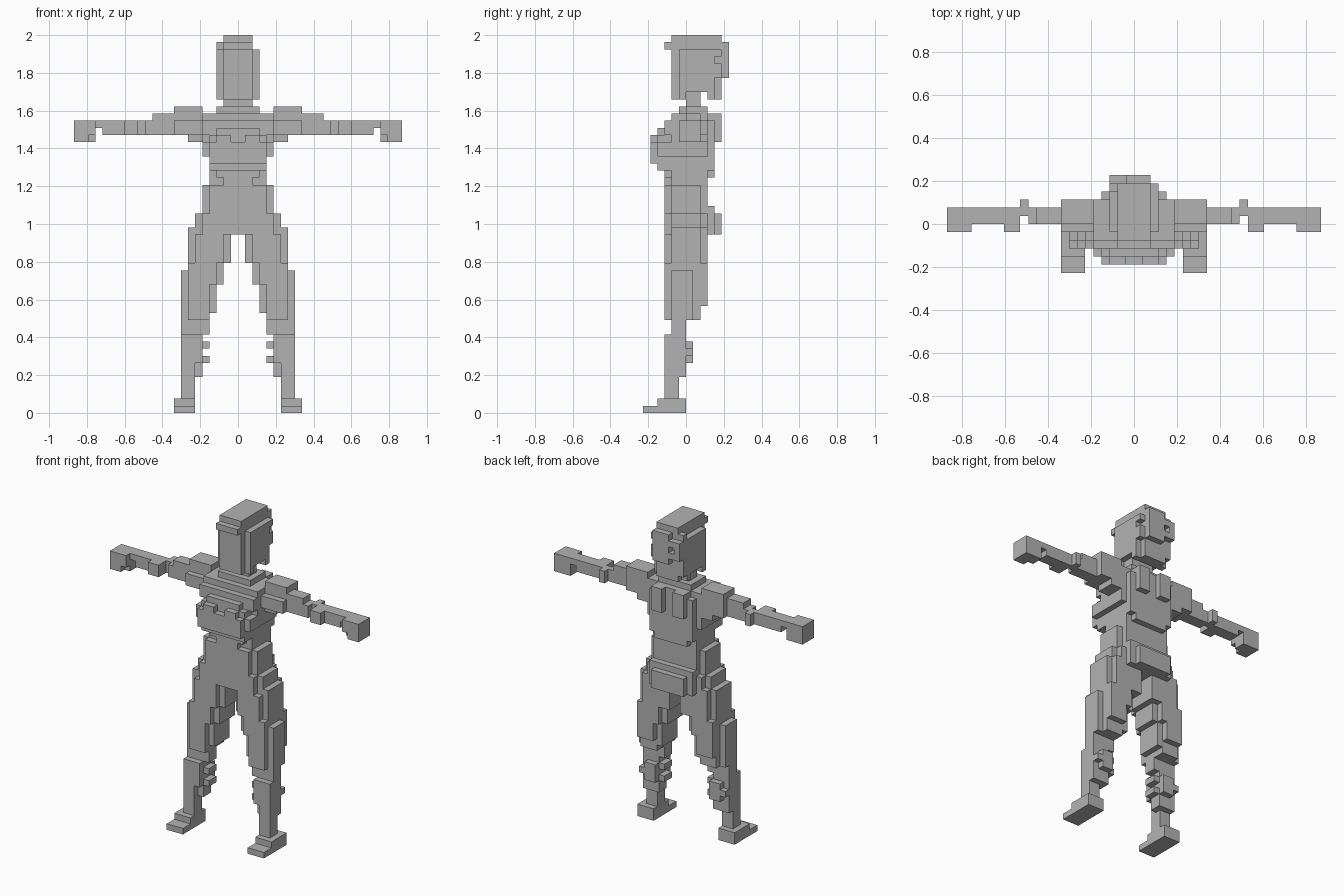
import bpy, bmesh

if "Cube" in bpy.data.objects:
    bpy.data.objects.remove(bpy.data.objects["Cube"])

V = 2.0 / 53  # edge of one cube; all boxes below are in cubes

grey = bpy.data.materials.new("plain grey")
grey.diffuse_color = (0.45, 0.45, 0.45, 1)
grey.use_nodes = True
grey.node_tree.nodes["Principled BSDF"].inputs["Base Color"].default_value = grey.diffuse_color


def box(x0, x1, y0, y1, z0, z1):
    return {(x, y, z) for x in range(x0, x1) for y in range(y0, y1) for z in range(z0, z1)}


def fill(boxes):
    return set().union(*(box(*b) for b in boxes))


def sym(boxes):
    """boxes given as half width, y0, y1, z0, z1"""
    return fill([(-h, h, *rest) for h, *rest in boxes])


def mirrored(cells):
    return {(-1 - x, y, z) for x, y, z in cells}


parts = {}

# head: face, skull, cap with brim, ragged hair at the back, neck
parts["head"] = sym([
    (2, -2, 4, 44, 53), (3, -1, 4, 44, 51), (2, -3, 5, 51, 52),
    (3, 4, 5, 47, 51), (2, 4, 5, 44, 53),
]) | fill([(-3, 2, 5, 6, 48, 51), (-1, 2, 5, 6, 47, 52), (-3, -1, 4, 5, 45, 52)])
parts["head"] -= fill([(-3, 3, 0, 3, 44, 45), (2, 3, 4, 5, 49, 50), (-2, -1, 5, 6, 49, 50)])
parts["neck"] = sym([(2, 0, 2, 42, 45), (3, -1, 3, 42, 43)])

# torso: collar, stepped chest, waist, back muscles
parts["torso"] = sym([
    (5, -2, 3, 41, 42), (5, -3, 3, 39, 41), (5, -2, 3, 36, 39), (4, -2, 3, 32, 36),
    (3, -4, 0, 39, 40), (4, -4, 0, 34, 39), (5, -4, 0, 36, 38), (4, -5, 0, 35, 38),
    (3, -5, 0, 38, 39), (2, -3, 0, 30, 35), (3, -3, 0, 33, 34),
    (4, 3, 4, 34, 41), (3, 3, 4, 33, 42), (3, 4, 5, 38, 42),
]) - fill([(-1, 1, 4, 5, 38, 42), (-1, 1, -5, -4, 38, 39)])

# pelvis and seat
parts["pelvis"] = sym([
    (4, -3, 3, 28, 32), (5, -2, 2, 28, 32), (6, -2, 2, 26, 28), (5, -3, 3, 25, 28),
    (4, 3, 4, 25, 29), (3, 4, 5, 25, 28),
])

# legs: thigh splayed outward, knee, calf, ankle, foot
leg = fill([
    (1, 6, -2, 3, 21, 26), (2, 6, -3, 3, 21, 25), (5, 7, -2, 2, 11, 26),
    (2, 6, -2, 2, 18, 21), (3, 7, -3, 3, 18, 21), (3, 7, -2, 2, 14, 18),
    (4, 7, -3, 3, 15, 18), (4, 7, -3, 2, 13, 15), (7, 8, -2, 1, 13, 20),
    (4, 8, -2, 0, 11, 13)]) - fill([(4, 8, 0, 3, 11, 13)])
leg |= fill([
    (5, 8, -3, 0, 7, 11), (4, 8, -2, 0, 7, 10), (5, 7, 0, 1, 7, 10), (7, 8, 0, 1, 8, 9),
    (5, 8, -2, 0, 5, 7), (6, 8, -3, -1, 2, 7)])
leg -= fill([(4, 5, -2, 0, 8, 9)])
foot = fill([(6, 9, -4, 0, 1, 2), (6, 9, -6, 0, 0, 1)])

# arms: shoulder pad, upper arm, elbow, forearm, fist
arm = fill([
    (5, 9, 0, 3, 41, 43), (5, 9, -1, 3, 39, 41), (5, 7, 0, 3, 38, 39),
    (9, 12, 0, 2, 40, 42), (9, 13, 0, 2, 39, 41), (13, 14, 1, 3, 39, 41),
    (14, 16, -1, 2, 39, 41), (16, 19, 0, 2, 39, 41), (19, 20, 0, 2, 40, 41)])
hand = fill([(20, 23, -1, 2, 39, 41), (20, 23, 0, 2, 38, 39), (21, 23, -1, 0, 38, 39)])

for name, cells in (("leg", leg), ("foot", foot), ("arm", arm), ("hand", hand)):
    parts["left_" + name] = cells
    parts["right_" + name] = mirrored(cells)

# every cube belongs to one part only
taken = set()
for name in parts:
    parts[name] = parts[name] - taken
    taken |= parts[name]


def build(name, cells):
    """Outer skin of a set of cubes, with flat areas joined"""
    bm = bmesh.new()
    verts = {}

    def vert(p):
        if p not in verts:
            verts[p] = bm.verts.new([c * V for c in p])
        return verts[p]

    for c in cells:
        for axis in range(3):
            for side in (0, 1):
                n = list(c)
                n[axis] += 2 * side - 1
                if tuple(n) in taken:
                    continue
                u, w = (axis + 1) % 3, (axis + 2) % 3
                loop = []
                for a, b in ((0, 0), (1, 0), (1, 1), (0, 1)):
                    p = list(c)
                    p[axis] += side
                    p[u] += a
                    p[w] += b
                    loop.append(vert(tuple(p)))
                bm.faces.new(loop if side else loop[::-1])
    bmesh.ops.dissolve_limit(bm, angle_limit=0.01, verts=bm.verts, edges=bm.edges)
    mesh = bpy.data.meshes.new(name)
    bm.to_mesh(mesh)
    bm.free()
    mesh.materials.append(grey)
    bpy.context.collection.objects.link(bpy.data.objects.new(name, mesh))


for name, cells in parts.items():
    build(name, cells)
